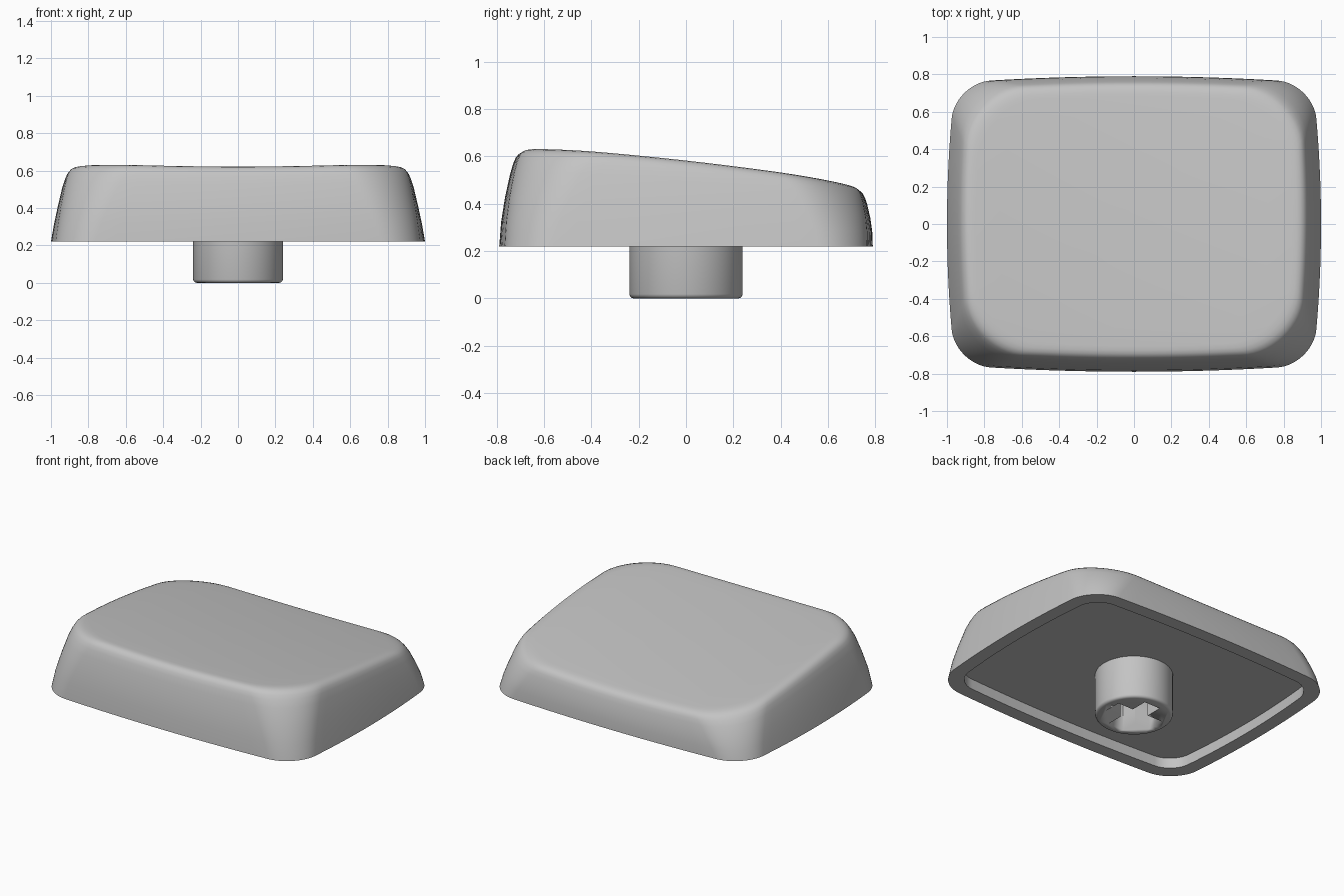
import bpy, bmesh, math

cube = bpy.data.objects.get("Cube")
if cube:
    bpy.data.objects.remove(cube, do_unlink=True)

# Single grey plastic
GREY = (0.55, 0.55, 0.55, 1)
mat = bpy.data.materials.new("grey plastic")
mat.use_nodes = True
mat.diffuse_color = GREY
mat.node_tree.nodes["Principled BSDF"].inputs["Base Color"].default_value = GREY

RIM, CEILING = 0.22, 0.29      # underside heights
CORNER, SIDE = 14, 14          # segments per corner and per side


def make_object(name, bm, angle=40):
    bmesh.ops.recalc_face_normals(bm, faces=bm.faces)
    mesh = bpy.data.meshes.new(name)
    bm.to_mesh(mesh)
    bm.free()
    mesh.materials.append(mat)
    obj = bpy.data.objects.new(name, mesh)
    bpy.context.collection.objects.link(obj)
    bpy.ops.object.select_all(action='DESELECT')
    obj.select_set(True)
    bpy.context.view_layer.objects.active = obj
    bpy.ops.object.shade_smooth_by_angle(angle=math.radians(angle))
    return obj


def outline(hx, front, back, r, bulge=0.045):
    """Rounded rectangle whose sides bow gently outward."""
    hy, yc = (front + back) / 2, (back - front) / 2
    pts = []
    for q, (sx, sy) in enumerate([(1, 1), (-1, 1), (-1, -1), (1, -1)]):
        arc = []
        for i in range(CORNER + 1):
            a = (q + i / CORNER) * math.pi / 2
            arc.append((sx * (hx - r) + r * math.cos(a), sy * (hy - r) + r * math.sin(a)))
        # straight run leading to the next corner
        x0, y0 = arc[-1]
        x1, y1 = (-x0, y0) if q % 2 == 0 else (x0, -y0)
        run = [(x0 + (x1 - x0) * k / SIDE, y0 + (y1 - y0) * k / SIDE) for k in range(1, SIDE)]
        pts += arc + run
    return [(x * (1 - bulge * (y / hy) ** 2), yc + y * (1 - bulge * (x / hx) ** 2))
            for x, y in pts]


def top_height(x, y):
    """Sloping top, dished across its width."""
    return 0.561 - 0.112 * y - 0.03 * y * y + 0.03 * x * x


def bridge(bm, a, b):
    for i in range(len(a)):
        j = (i + 1) % len(a)
        bm.faces.new((a[i], a[j], b[j], b[i]))


# Cap shell: half width, front depth, back depth, corner radius, height fraction
WALL = [
    (1.0, 0.79, 0.79, 0.2, 0), (0.984, 0.782, 0.788, 0.22, 0.25),
    (0.964, 0.766, 0.78, 0.25, 0.5), (0.942, 0.744, 0.766, 0.28, 0.75),
    (0.929, 0.731, 0.757, 0.3, 0.86), (0.919, 0.721, 0.749, 0.31, 0.92),
    (0.906, 0.709, 0.738, 0.31, 0.96), (0.89, 0.694, 0.723, 0.32, 0.985),
    (0.87, 0.675, 0.704, 0.32, 0.997), (0.845, 0.652, 0.681, 0.32, 1),
]
bm = bmesh.new()
rings = []
for hx, front, back, r, f in WALL:
    rings.append([bm.verts.new((x, y, RIM + f * (top_height(x, y) - RIM)))
                  for x, y in outline(hx, front, back, r)])
edge = outline(*WALL[-1][:4])
for s in (0.85, 0.7, 0.55, 0.4, 0.25, 0.1):
    rings.append([bm.verts.new((x * s, y * s, top_height(x * s, y * s))) for x, y in edge])
for a, b in zip(rings, rings[1:]):
    bridge(bm, a, b)
bm.faces.new(rings[-1])

# Underside rim, shallow recess wall and ceiling
inner = outline(0.91, 0.7, 0.7, 0.14)
lip = [bm.verts.new((x, y, RIM)) for x, y in inner]
roof = [bm.verts.new((x, y, CEILING)) for x, y in inner]
bridge(bm, rings[0], lip)
bridge(bm, lip, roof)
bm.faces.new(roof)
make_object("cap_shell", bm)

# Stem: turned cylinder with a softened lower edge
bm = bmesh.new()
profile = [(0.222, 0), (0.231, 0.003), (0.237, 0.009), (0.24, 0.018), (0.24, CEILING + 0.01)]
N = 64
loops = [[bm.verts.new((r * math.cos(2 * math.pi * i / N), r * math.sin(2 * math.pi * i / N), z))
          for i in range(N)] for r, z in profile]
for a, b in zip(loops, loops[1:]):
    bridge(bm, a, b)
bm.faces.new(loops[0])
bm.faces.new(loops[-1])
stem = make_object("stem", bm)

# Cross-shaped socket cut into the stem
bm = bmesh.new()
L, W = 0.175, 0.06
quarter = [(L, -W), (L, W), (W, W)]
cross = []
for q in range(4):
    c, s = [(1, 0), (0, 1), (-1, 0), (0, -1)][q]
    cross += [(x * c - y * s, x * s + y * c) for x, y in quarter]
low = [bm.verts.new((x, y, -0.1)) for x, y in cross]
high = [bm.verts.new((x, y, CEILING - 0.01)) for x, y in cross]
bridge(bm, low, high)
bm.faces.new(low)
bm.faces.new(high)
cutter = make_object("socket_cutter", bm)
cutter.hide_render = True

cut = stem.modifiers.new("socket", 'BOOLEAN')
cut.operation = 'DIFFERENCE'
cut.solver = 'EXACT'
cut.object = cutter
bpy.context.view_layer.objects.active = stem
bpy.ops.object.modifier_move_to_index(modifier="socket", index=0)
bpy.ops.object.modifier_apply(modifier="socket")
bpy.data.objects.remove(cutter, do_unlink=True)
